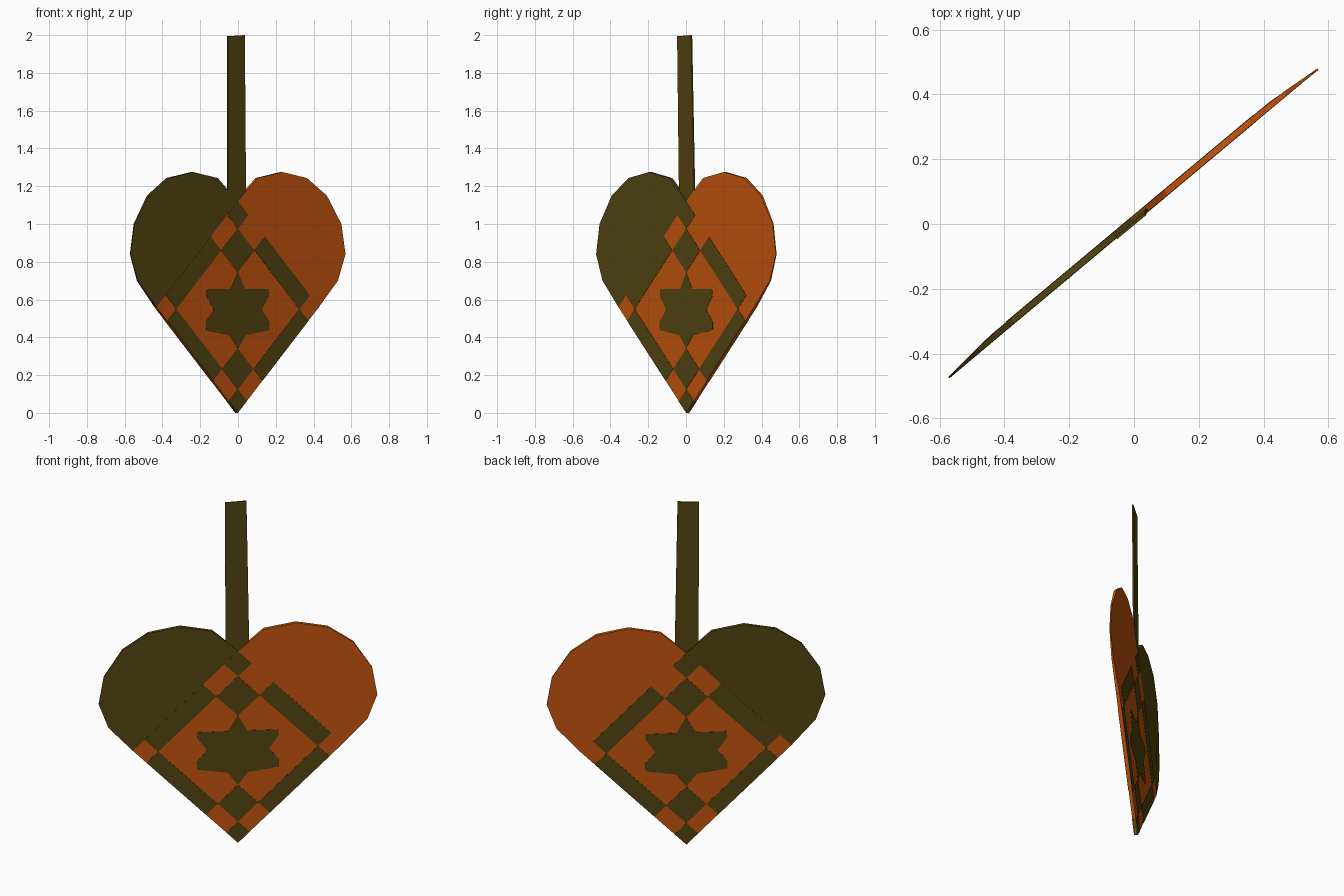
import bpy, bmesh
from math import cos, sin, radians

if "Cube" in bpy.data.objects:
    bpy.data.objects.remove(bpy.data.objects["Cube"])

ANG = radians(39.9)          # the flat ornament stands turned about z
FRONT, BACK, PROUD = 0.002, 0.021, 0.0015


def material(name, rgb):
    m = bpy.data.materials.new(name)
    m.diffuse_color = (*rgb, 1)
    m.use_nodes = True
    m.node_tree.nodes["Principled BSDF"].inputs["Base Color"].default_value = m.diffuse_color
    return m


ORANGE = material("orange_paper", (0.56, 0.092, 0.0045))
DARK = material("olive_paper", (0.088, 0.06, 0.0055))


def place(u, n, z):
    """Ornament plane (u along, n through, z up) to world."""
    return (u * cos(ANG) - n * sin(ANG), u * sin(ANG) + n * cos(ANG), z)


def plate(name, polys, mat, depth):
    """Extruded flat polygons in (u, z); depth(u, z) gives front and back n."""
    bm = bmesh.new()
    for poly in polys:
        rings = [[bm.verts.new(place(u, depth(u, z)[k], z)) for u, z in poly] for k in (0, 1)]
        f, b = rings
        bm.faces.new(f)
        bm.faces.new(b[::-1])
        for i in range(len(poly)):
            j = (i + 1) % len(poly)
            bm.faces.new((f[j], f[i], b[i], b[j]))
    bmesh.ops.recalc_face_normals(bm, faces=bm.faces)
    me = bpy.data.meshes.new(name)
    bm.to_mesh(me)
    bm.free()
    me.materials.append(mat)
    ob = bpy.data.objects.new(name, me)
    bpy.context.collection.objects.link(ob)
    return ob


def cell(a0, a1, b0, b1):
    """Diagonal strip rectangle: a runs up-right, b runs up-left."""
    return [((a - b) / 2, (a + b) / 2) for a, b in ((a0, b0), (a1, b0), (a1, b1), (a0, b1))]


def flat(u, z):
    return FRONT, BACK


def inlay_depth(u, z):
    return FRONT - PROUD, BACK + PROUD


def lobe_depth(u, z):
    t = max(0, (abs(u) - 0.57) / 0.172)
    return FRONT * (1 - t), BACK - 0.016 * t


# Weave boundaries along each diagonal
T0, T1, T2, T3, T4, T5 = 0, 0.125, 0.34, 0.745, 0.975, 1.12

# Woven square backing
plate("woven_square", [cell(T0, T5, T0, T5)], ORANGE, flat)

# Rounded lobes, mirrored
lobe = [(0.56, 0.56), (0.69, 0.70), (0.742, 0.84), (0.714, 1.0), (0.615, 1.15),
        (0.478, 1.243), (0.308, 1.275), (0.137, 1.243), (0, 1.12)]
plate("right_lobe", [lobe], ORANGE, lobe_depth)
plate("left_lobe", [[(-u, z) for u, z in lobe]], DARK, lobe_depth)

# Dark woven squares up the middle
plate("middle_squares", [cell(p, q, p, q) for p, q in ((T0, T1), (T1, T2), (T3, T4), (T4, T5))],
      DARK, inlay_depth)

# Dark border strips round the square
plate("border_strips", [cell(T0, T1, T2, T4), cell(T2, T4, T0, T1),
                        cell(T4, T5, T1, T3), cell(T1, T3, T4, T5)], DARK, inlay_depth)

# Six-pointed star
half = [(0.05, 0.655), (0.213, 0.655), (0.218, 0.622), (0.165, 0.547),
        (0.22, 0.48), (0.218, 0.437), (0.055, 0.412)]
star = [(0, 0.745)] + half + [(0, 0.34)] + [(-u, z) for u, z in reversed(half)]
plate("star", [star], DARK, inlay_depth)

# Hanging strap, leaning slightly and tucked between the leaves
strap = [(-0.064, 1.0), (0.063, 1.0), (0.045, 2.0), (-0.07, 1.994)]


def strap_depth(u, z):
    c = 0.011 - 0.01 * (z - 1.0)
    return c - 0.004, c + 0.004


plate("hanging_strap", [strap], DARK, strap_depth)
